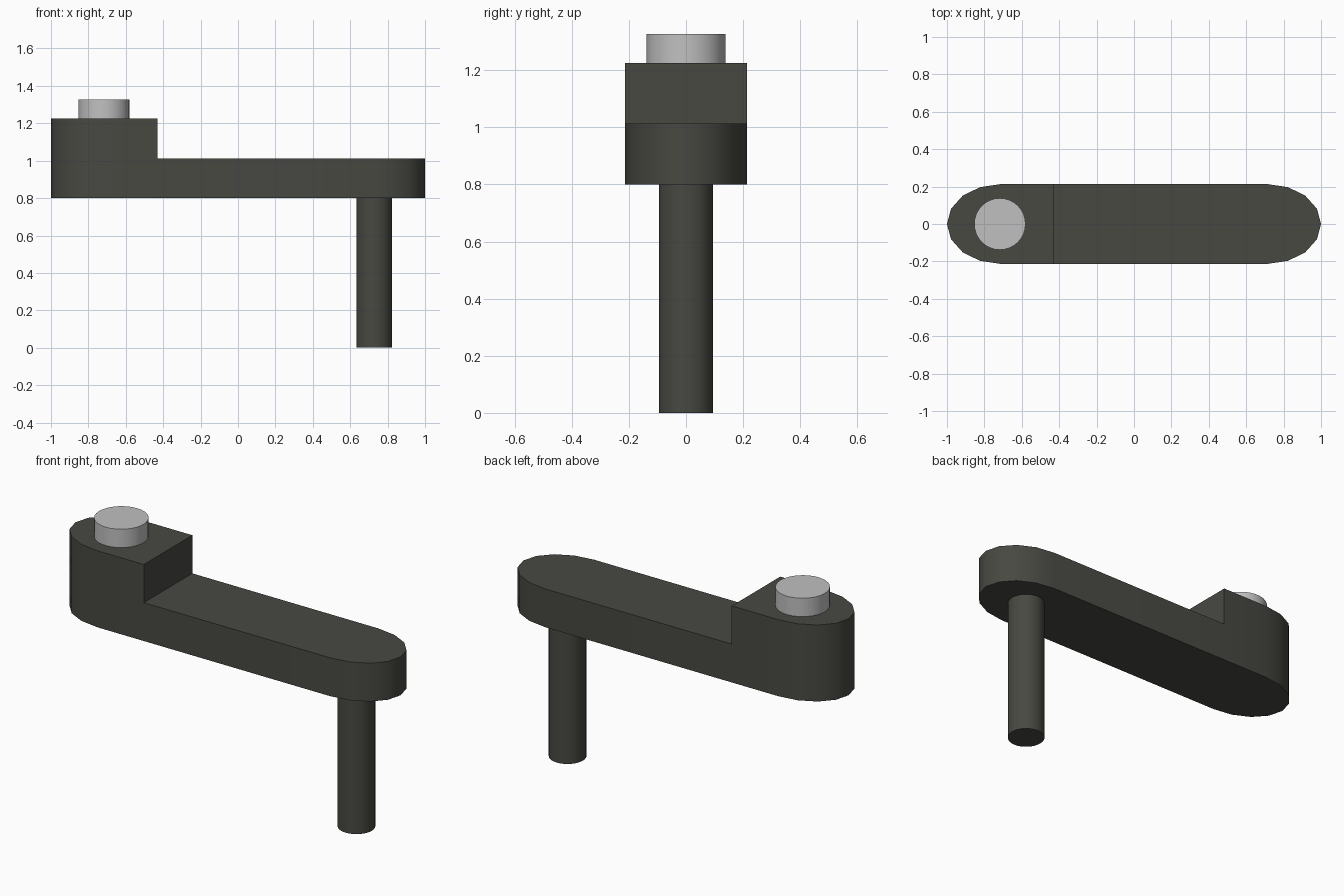
import bpy, bmesh, math

if "Cube" in bpy.data.objects:
    bpy.data.objects.remove(bpy.data.objects["Cube"])


def material(name, rgb):
    m = bpy.data.materials.new(name)
    m.diffuse_color = (*rgb, 1)
    m.use_nodes = True
    m.node_tree.nodes["Principled BSDF"].inputs["Base Color"].default_value = m.diffuse_color
    return m


dark = material("dark grey", (0.065, 0.065, 0.055))
light = material("light grey", (0.53, 0.53, 0.53))


def prism(name, outline, z0, z1, mat):
    """Extrude a flat outline from z0 to z1."""
    bm = bmesh.new()
    face = bm.faces.new([bm.verts.new((x, y, z0)) for x, y in outline])
    top = bmesh.ops.extrude_face_region(bm, geom=[face])["geom"]
    for v in top:
        if isinstance(v, bmesh.types.BMVert):
            v.co.z = z1
    bmesh.ops.recalc_face_normals(bm, faces=bm.faces)
    me = bpy.data.meshes.new(name)
    bm.to_mesh(me)
    bm.free()
    me.materials.append(mat)
    ob = bpy.data.objects.new(name, me)
    bpy.context.collection.objects.link(ob)
    bpy.context.view_layer.objects.active = ob
    ob.select_set(True)
    bpy.ops.object.shade_smooth_by_angle(angle=math.radians(40))
    ob.select_set(False)
    return ob


def arc(cx, rx, ry, start, end, n):
    angles = [math.radians(start + (end - start) * i / n) for i in range(n + 1)]
    return [(cx + rx * math.cos(a), ry * math.sin(a)) for a in angles]


W, CX, RX = 0.213, 0.715, 0.285
left_end = arc(-CX, RX, W, 90, 270, 8)
right_end = arc(CX, RX, W, -90, 90, 8)
STEP = -0.43

# crank arm: raised hub and low bar sharing one side profile
arm = prism("crank_arm", left_end + [(STEP, -W)] + right_end + [(STEP, W)],
            0.8, 1.013, dark)
bm = bmesh.new()
bm.from_mesh(arm.data)
# split the top at the step and raise the hub side
top = [f for f in bm.faces if f.normal.z > 0.9][0]
step_verts = [v for v in top.verts if abs(v.co.x - STEP) < 1e-4]
bmesh.ops.connect_verts(bm, verts=step_verts)
hub = [f for f in bm.faces if f.normal.z > 0.9 and f.calc_center_median().x < STEP]
new = bmesh.ops.extrude_face_region(bm, geom=hub)["geom"]
for v in new:
    if isinstance(v, bmesh.types.BMVert):
        v.co.z = 1.225
bmesh.ops.delete(bm, geom=[f for f in hub if f.is_valid], context="FACES_ONLY")
bmesh.ops.recalc_face_normals(bm, faces=bm.faces)
bm.to_mesh(arm.data)
bm.free()
bpy.context.view_layer.objects.active = arm
arm.select_set(True)
bpy.ops.object.shade_smooth_by_angle(angle=math.radians(40))
arm.select_set(False)

# handle pin below and axle cap on the hub
prism("handle_pin", arc(0.728, 0.095, 0.095, 0, 348.75, 31), 0, 0.8, dark)
prism("axle_cap", arc(-0.717, 0.137, 0.138, 0, 348.75, 31), 1.225, 1.327, light)
